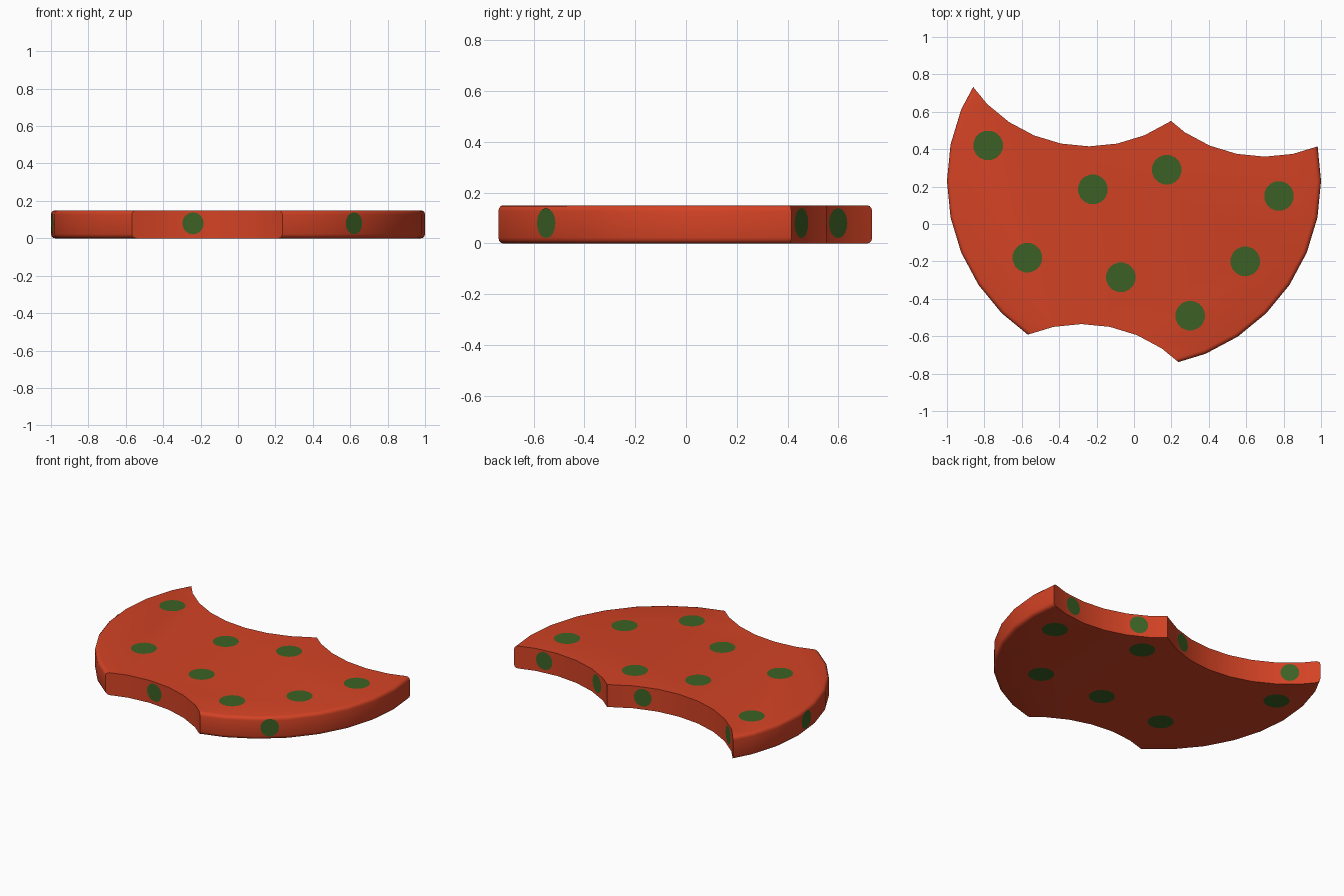
import bpy, bmesh, math
from mathutils import Matrix

if "Cube" in bpy.data.objects:
    bpy.data.objects.remove(bpy.data.objects["Cube"])

H = 0.15          # plate thickness
SIDES = 32
LIFT = 0.0015     # spots sit just proud of the surface
RIM = (0.0, 0.23, 1.0)
BITE_A = (-0.24, 1.185, 0.77)   # back left
BITE_B = (0.70, 1.13, 0.77)     # back right
BITE_C = (-0.28, -1.305, 0.77)  # front


def material(name, rgb):
    m = bpy.data.materials.new(name)
    m.diffuse_color = (*rgb, 1)
    m.use_nodes = True
    m.node_tree.nodes["Principled BSDF"].inputs["Base Color"].default_value = m.diffuse_color
    return m


red = material("orange red", (0.65, 0.055, 0.018))
green = material("dark green", (0.045, 0.12, 0.018))


def make_object(name, bm, mat):
    me = bpy.data.meshes.new(name)
    bm.to_mesh(me)
    bm.free()
    me.materials.append(mat)
    ob = bpy.data.objects.new(name, me)
    bpy.context.collection.objects.link(ob)
    return ob


def cylinder(circle, z0, z1, bevel=0.0):
    x, y, r = circle
    bm = bmesh.new()
    bmesh.ops.create_cone(bm, cap_ends=True, segments=SIDES, radius1=r, radius2=r,
                          depth=z1 - z0,
                          matrix=Matrix.Translation((x, y, (z0 + z1) / 2)))
    if bevel:
        rims = [e for e in bm.edges if abs(e.verts[0].co.z - e.verts[1].co.z) < 1e-5]
        bmesh.ops.bevel(bm, geom=rims, offset=bevel, segments=3, profile=0.5,
                        affect='EDGES')
    return bm


# Round plate with softened rim, cut by three round bites
plate = make_object("plate", cylinder(RIM, 0, H, 0.023), red)
cutters = []
for i, c in enumerate((BITE_A, BITE_B, BITE_C)):
    cut = make_object(f"bite_cutter_{i + 1}", cylinder(c, -0.3, 0.5), red)
    cut.hide_render = True
    mod = plate.modifiers.new("bite", 'BOOLEAN')
    mod.operation = 'DIFFERENCE'
    mod.solver = 'EXACT'
    mod.object = cut
    cutters.append(cut)
bpy.context.view_layer.update()
dg = bpy.context.evaluated_depsgraph_get()
cut_mesh = bpy.data.meshes.new_from_object(plate.evaluated_get(dg))
plate.modifiers.clear()
plate.data = cut_mesh
for cut in cutters:
    bpy.data.objects.remove(cut)

# Smooth outer rim, flat bite walls
for p in cut_mesh.polygons:
    p.material_index = 0
    p.use_smooth = math.hypot(p.center.x - RIM[0], p.center.y - RIM[1]) > 0.965
cut_mesh.set_sharp_from_angle(angle=math.radians(35))


# Spots on the flat faces
def flat_spots(name, places, z, up):
    bm = bmesh.new()
    for x, y in places:
        vs = [bm.verts.new((x + 0.08 * math.cos(t), y + 0.08 * math.sin(t), z))
              for t in (up * 2 * math.pi * (k + 0.5) / 16 for k in range(16))]
        bm.faces.new(vs)
    make_object(name, bm, green)


flat_spots("top_spots", [(-0.78, 0.42), (-0.22, 0.185), (0.175, 0.29), (0.775, 0.15),
                         (-0.57, -0.18), (-0.07, -0.285), (0.595, -0.2), (0.3, -0.49)],
           H + LIFT, 1)
flat_spots("bottom_spots", [(0.785, 0.19), (0.22, 0.34), (0.50, -0.28),
                            (0.045, -0.25), (-0.425, -0.255), (-0.80, 0.39)],
           -LIFT, -1)


# Spots wrapped over the faceted side walls, built as strips of columns
def wall_spot(bm, circle, px, py, outward, r=0.057):
    cx, cy, R = circle
    step = 2 * math.pi / SIDES
    mid = math.atan2(py - cy, px - cx)
    span = r / R
    angles = [mid + span * math.cos(math.pi * k / 8) for k in range(9)]
    k0 = math.ceil((mid - span) / step)
    while k0 * step < mid + span:          # add columns at facet corners
        angles.append(k0 * step)
        k0 += 1
    cols = []
    for a in sorted(angles):
        local = a - (math.floor(a / step) + 0.5) * step
        rad = (R * math.cos(step / 2) + outward * LIFT) / math.cos(local)
        h = math.sqrt(max(0.0, r * r - ((a - mid) * R) ** 2)) + 0.002
        cols.append([bm.verts.new((cx + rad * math.cos(a), cy + rad * math.sin(a), 0.08 + s * h))
                     for s in (-1, 1)])
    for p, q in zip(cols, cols[1:]):
        quad = [p[0], q[0], q[1], p[1]]
        bm.faces.new(quad if outward > 0 else quad[::-1])


bm = bmesh.new()
for circle, x, y, out in ((RIM, 0.62, -0.55, 1), (RIM, -1.0, 0.145, 1),
                          (BITE_A, 0.0, 0.455, -1), (BITE_A, -0.73, 0.60, -1),
                          (BITE_B, 0.345, 0.46, -1), (BITE_B, 0.79, 0.373, -1),
                          (BITE_C, -0.24, -0.535, -1)):
    wall_spot(bm, circle, x, y, out)
make_object("side_spots", bm, green)
